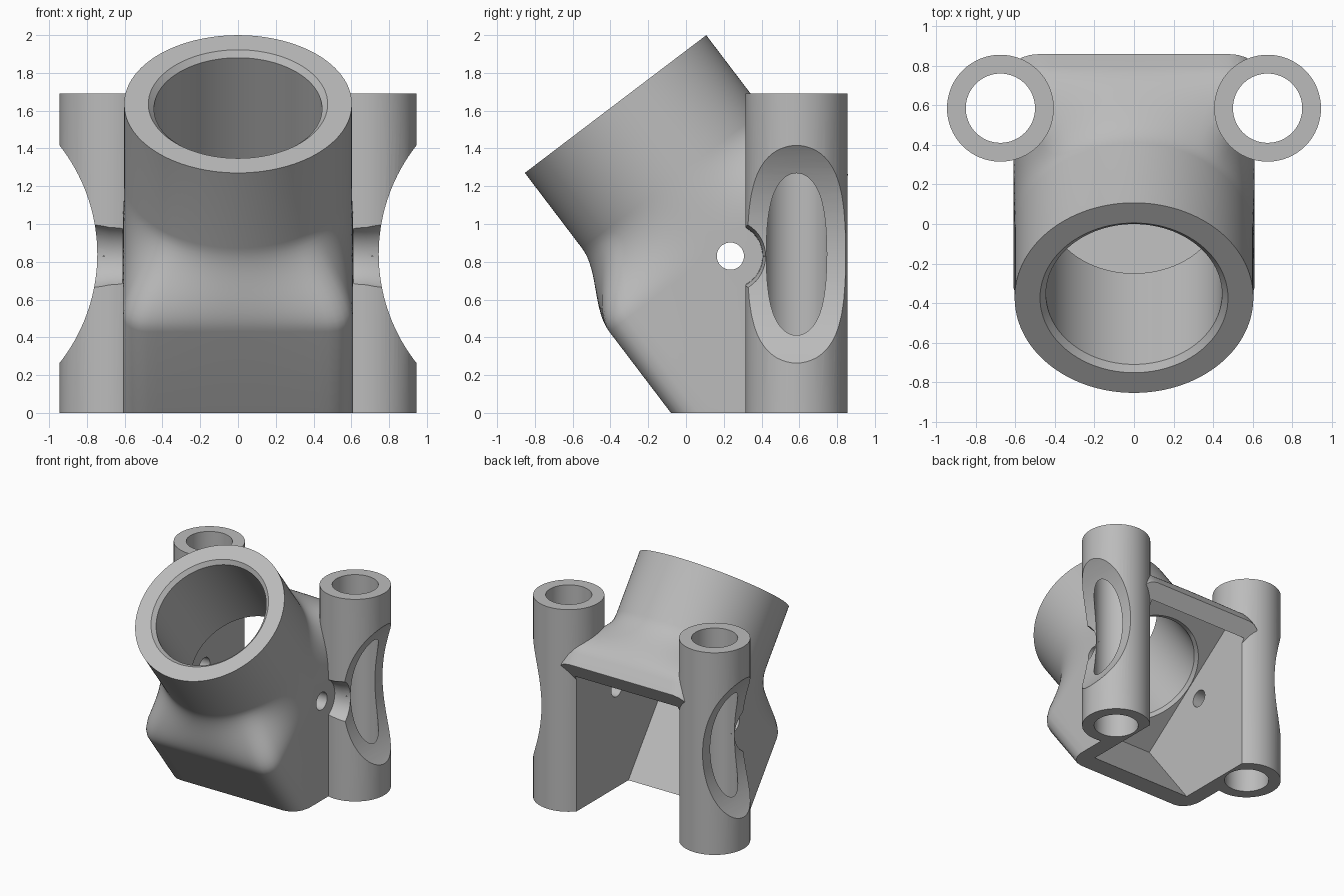
import bpy, bmesh, math
from mathutils import Vector, Matrix

if "Cube" in bpy.data.objects:
    bpy.data.objects.remove(bpy.data.objects["Cube"], do_unlink=True)

# Tilted socket frame: u runs down the axis, v runs up and back, x is shared
TILT = math.radians(37.2)
S, C = math.sin(TILT), math.cos(TILT)
MOUTH = Vector((0, -0.373, 1.635))
TUBE_R, HALF_W, HALF_D, CORNER = 0.603, 0.61, 0.755, 0.13
POST_X, POST_Y, POST_H = 0.675, 0.585, 1.69
SCREW_Y, SCREW_Z = 0.235, 0.83


def tilted(x, v, u):
    return MOUTH + Vector((x, u * S + v * C, v * S - u * C))


def loft(name, rings):
    """Closed solid through equal-length rings of points."""
    bm = bmesh.new()
    loops = [[bm.verts.new(p) for p in ring] for ring in rings]
    n = len(loops[0])
    for a, b in zip(loops, loops[1:]):
        for i in range(n):
            j = (i + 1) % n
            bm.faces.new((a[i], a[j], b[j], b[i]))
    bm.faces.new(loops[0])
    bm.faces.new(loops[-1])
    bmesh.ops.recalc_face_normals(bm, faces=bm.faces)
    mesh = bpy.data.meshes.new(name)
    bm.to_mesh(mesh)
    bm.free()
    obj = bpy.data.objects.new(name, mesh)
    bpy.context.collection.objects.link(obj)
    return obj


def circle(r, n):
    return [(r * math.cos(2 * math.pi * i / n), r * math.sin(2 * math.pi * i / n)) for i in range(n)]


def upright(name, x, y, r, z0, z1, n=64):
    return loft(name, [[(x + a, y + b, z) for a, b in circle(r, n)] for z in (z0, z1)])


def sideways(name, y, z, stations, n=48):
    """Round solid along x from (x, radius) stations."""
    return loft(name, [[(x, y + a, z + b) for a, b in circle(r, n)] for x, r in stations])


def combine(target, other, operation):
    mod = target.modifiers.new("join", "BOOLEAN")
    mod.operation, mod.object, mod.solver = operation, other, "EXACT"
    graph = bpy.context.evaluated_depsgraph_get()
    mesh = bpy.data.meshes.new_from_object(target.evaluated_get(graph))
    target.modifiers.clear()
    target.data = mesh
    bpy.data.objects.remove(other, do_unlink=True)


def rounded_rect_reach(angle):
    """Distance from centre to the rounded rectangle along an angle."""
    c, s = abs(math.cos(angle)), abs(math.sin(angle))
    low, high = 0.0, 2.0
    for _ in range(40):
        mid = (low + high) / 2
        qx, qy = mid * c - HALF_W + CORNER, mid * s - HALF_D + CORNER
        dist = math.hypot(max(qx, 0), max(qy, 0)) + min(max(qx, qy), 0) - CORNER
        low, high = (mid, high) if dist < 0 else (low, mid)
    return low


# Socket body: round tube flowing into a rounded box
SIDES, STEPS = 128, 16
ANGLES = [2 * math.pi * (i + 0.5) / SIDES for i in range(SIDES)]
REACH = [rounded_rect_reach(a) for a in ANGLES]


def section(u, t):
    t = t * t * (3 - 2 * t)
    radii = [TUBE_R + (r - TUBE_R) * t for r in REACH]
    return [tilted(r * math.cos(a), r * math.sin(a), u) for r, a in zip(radii, ANGLES)]


rings = [section(0, 0)]
rings += [section(0.5 + 0.44 * k / STEPS, k / STEPS) for k in range(STEPS + 1)]
rings.append(section(2.8, 1))
body = loft("socket_bracket", rings)

# Trim to the flat base and the rear lip
outline = [(-2, 0), (0.74, 0), (0.74, 1.055), (0.79, 1.14), (0.858, 1.26), (0.858, 3), (-2, 3)]
combine(body, loft("trim", [[(x, y, z) for y, z in outline] for x in (-1.5, 1.5)]), "INTERSECT")

# Posts on both sides
for side in (-1, 1):
    combine(body, upright("post", side * POST_X, POST_Y, 0.27, 0, POST_H), "UNION")

# Rectangular cavity open below and behind
cavity = [(-0.475, -0.625), (0.475, -0.625), (0.475, 0.625), (-0.475, 0.625)]
combine(body, loft("cavity", [[tilted(x, v, u) for x, v in cavity] for u in (0.816, 3)]), "DIFFERENCE")

# Socket bore with chamfered ends
bore = [(-0.1, 0.575), (0.03, 0.445), (0.791, 0.445), (0.816, 0.47), (0.86, 0.47)]
combine(body, loft("bore", [[tilted(x, v, u) for x, v in circle(r, 96)] for u, r in bore]), "DIFFERENCE")

for side in (-1, 1):
    # Post bore
    combine(body, upright("post_bore", side * POST_X, POST_Y, 0.175, -0.2, 2.2), "DIFFERENCE")
    # Curved scallop on the outer side of the post
    arc = [(side * 1.675 + a, SCREW_Z + 0.01 + b) for a, b in circle(0.93, 160)]
    combine(body, loft("scallop", [[(x, y, z) for x, z in arc] for y in (0.1, 1.1)]), "DIFFERENCE")
    # Screw head clearance, flaring outward
    flare = [(0.612, 0.17), (0.68, 0.172), (0.76, 0.19), (0.85, 0.24), (1.1, 0.4)]
    combine(body, sideways("clearance", SCREW_Y, SCREW_Z, [(side * x, r) for x, r in flare]), "DIFFERENCE")
    # Screw hole
    combine(body, sideways("screw_hole", SCREW_Y, SCREW_Z, [(side * 0.3, 0.072), (side * 0.8, 0.072)]), "DIFFERENCE")

# Plain grey finish
grey = bpy.data.materials.new("plain grey")
grey.use_nodes = True
colour = (0.5, 0.5, 0.5, 1)
grey.diffuse_color = colour
grey.node_tree.nodes["Principled BSDF"].inputs["Base Color"].default_value = colour
body.data.materials.clear()
body.data.materials.append(grey)

bpy.ops.object.select_all(action="DESELECT")
body.select_set(True)
bpy.context.view_layer.objects.active = body
bpy.ops.object.shade_smooth_by_angle(angle=math.radians(28))
